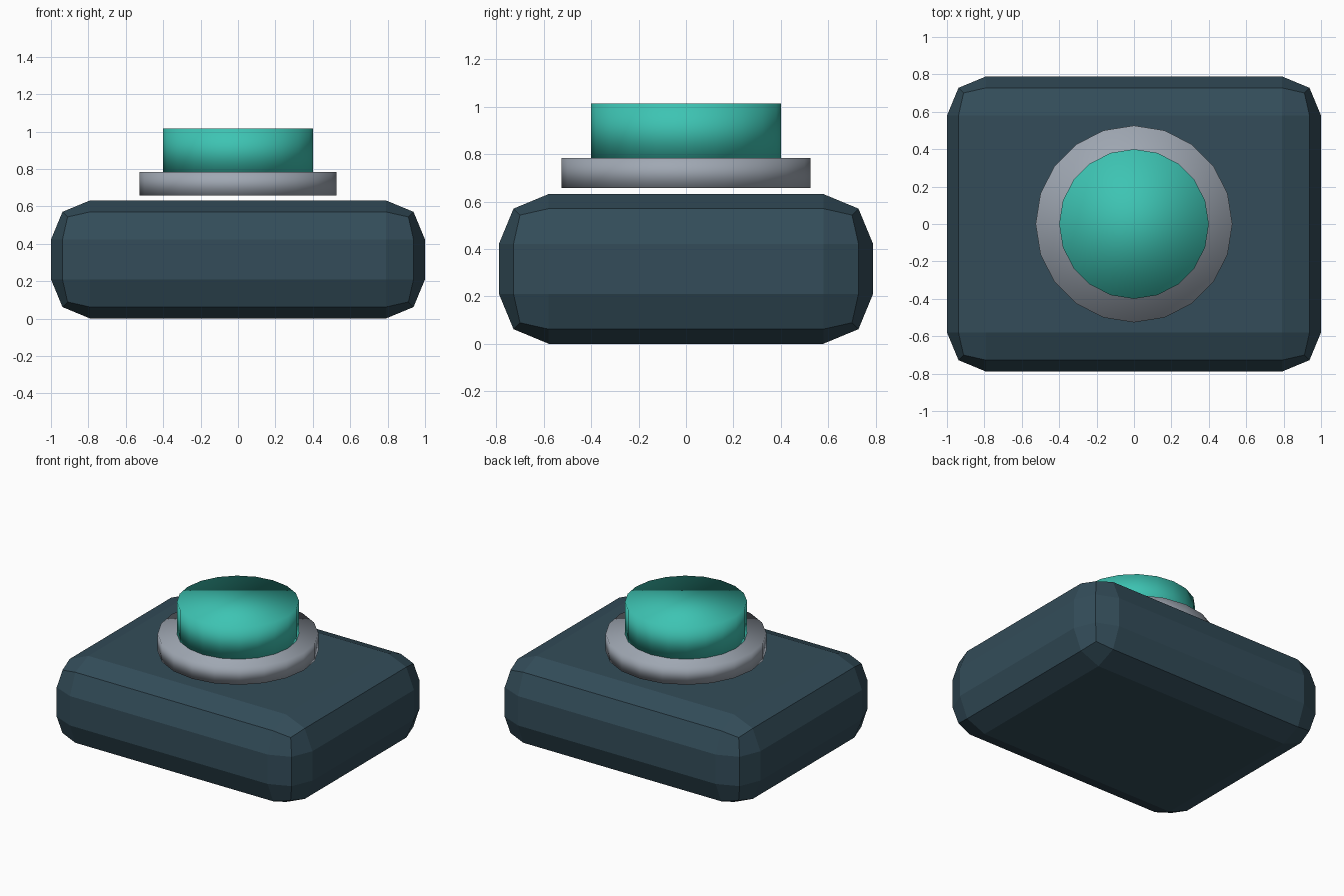
import bpy

if "Cube" in bpy.data.objects:
    bpy.data.objects.remove(bpy.data.objects["Cube"])

SIDES = 20


def paint(obj, name, rgb):
    mat = bpy.data.materials.new(name)
    mat.diffuse_color = (*rgb, 1)
    mat.use_nodes = True
    mat.node_tree.nodes["Principled BSDF"].inputs["Base Color"].default_value = mat.diffuse_color
    obj.data.materials.append(mat)


def disc(name, radius, z_low, z_high, rgb):
    bpy.ops.mesh.primitive_cylinder_add(
        vertices=SIDES, radius=radius, depth=z_high - z_low,
        location=(0, 0, (z_low + z_high) / 2))
    obj = bpy.context.object
    obj.name = name
    bpy.ops.object.shade_smooth()
    paint(obj, name + "_colour", rgb)
    return obj


# Housing: box with two-step rounded edges
bpy.ops.mesh.primitive_cube_add(size=1, location=(0, 0, 0.316))
housing = bpy.context.object
housing.name = "housing"
housing.scale = (2, 1.579, 0.632)
bpy.ops.object.transform_apply(location=False, rotation=False, scale=True)
bevel = housing.modifiers.new("rounded_edges", 'BEVEL')
bevel.width = 0.21
bevel.segments = 2
bevel.limit_method = 'NONE'
paint(housing, "housing_colour", (0.033, 0.073, 0.1))

# Metal collar, a hair above the housing
disc("collar", 0.526, 0.658, 0.784, (0.35, 0.39, 0.45))

# Push button resting on the collar
disc("push_button", 0.4, 0.78, 1.015, (0.047, 0.55, 0.45))
